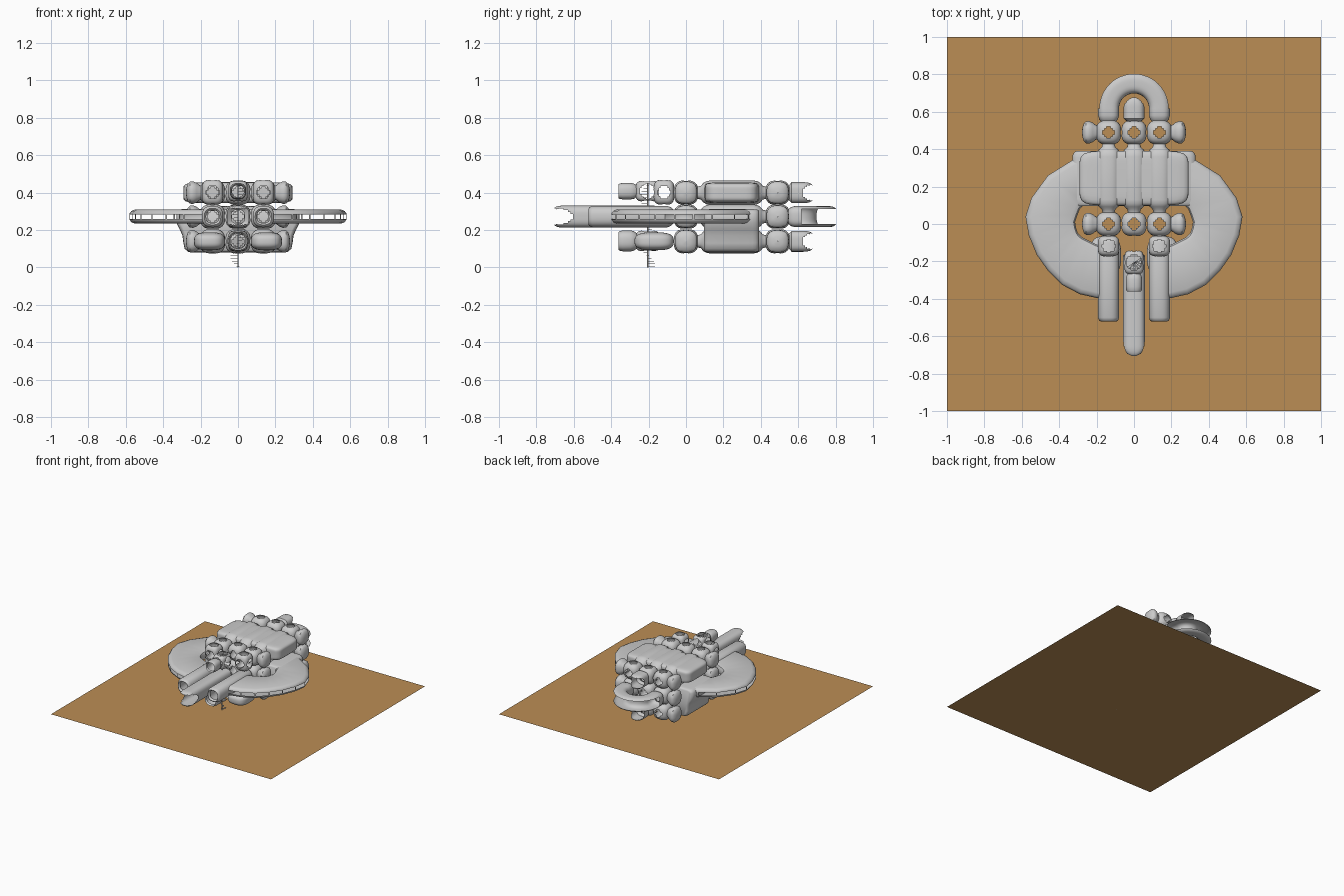
import bpy, bmesh
from math import sin, cos, pi
from mathutils import Vector

if "Cube" in bpy.data.objects:
    bpy.data.objects.remove(bpy.data.objects["Cube"])

COLS = (-0.136, 0.0, 0.136)
LAYERS = (0.14, 0.272, 0.40)


def finish(name, bm, smooth=True, recalc=True):
    if recalc:
        bmesh.ops.recalc_face_normals(bm, faces=bm.faces)
    me = bpy.data.meshes.new(name)
    bm.to_mesh(me)
    bm.free()
    ob = bpy.data.objects.new(name, me)
    bpy.context.collection.objects.link(ob)
    if smooth:
        bpy.ops.object.select_all(action='DESELECT')
        ob.select_set(True)
        bpy.context.view_layer.objects.active = ob
        bpy.ops.object.shade_smooth_by_angle(angle=0.7)
    return ob


def section(a, n):
    k = (abs(cos(a)) ** n + abs(sin(a)) ** n) ** (-1 / n)
    return k * cos(a), k * sin(a)


def skin(bm, rings, closed=True):
    """Bridge rings of coordinates with quads."""
    vs = [[bm.verts.new(c) for c in r] for r in rings]
    m = len(rings[0])
    for a, b in zip(vs, vs[1:]):
        for j in range(m if closed else m - 1):
            k = (j + 1) % m
            bm.faces.new((a[j], a[k], b[k], b[j]))


def tube(name, prof, centre, axis='Y', cut=None, n=2.6, seg=32):
    """Rounded-square tube from (position, radius) pairs; cut removes faces for windows."""
    bm = bmesh.new()
    rings = []
    for p, r in prof:
        ring = []
        for i in range(seg):
            u, v = section(2 * pi * (i + .5) / seg, n)
            ring.append((u * r, p, v * r) if axis == 'Y' else (p, u * r, v * r))
        rings.append([Vector(c) + Vector(centre) for c in ring])
    skin(bm, rings)
    if cut:
        dead = [f for f in bm.faces if cut(f.calc_center_median() - Vector(centre))]
        bmesh.ops.delete(bm, geom=dead, context='FACES')
    return finish(name, bm)


def blob(name, centre, half, n=3.0, hole=0.0, cuts=11):
    """Superellipsoid pod, with optional round openings on its six sides."""
    bm = bmesh.new()
    bmesh.ops.create_cube(bm, size=2)
    bmesh.ops.subdivide_edges(bm, edges=bm.edges, cuts=cuts, use_grid_fill=True)
    h = Vector(half)
    for v in bm.verts:
        c = v.co
        k = sum(abs(t) ** n for t in c) ** (-1 / n)
        v.co = Vector((c.x * k * h.x, c.y * k * h.y, c.z * k * h.z))
    if hole:
        dead = []
        for f in bm.faces:
            c = f.calc_center_median()
            if sorted((c.xy.length, c.yz.length, c.xz.length))[0] < hole:
                dead.append(f)
        bmesh.ops.delete(bm, geom=dead, context='FACES')
    bmesh.ops.translate(bm, verts=bm.verts, vec=centre)
    return finish(name, bm, recalc=False)


# ground sheet
bm = bmesh.new()
bmesh.ops.create_grid(bm, x_segments=1, y_segments=1, size=1)
ground = finish("base_sheet", bm, smooth=False)
mat = bpy.data.materials.new("brown")
mat.diffuse_color = (0.5, 0.27, 0.09, 1)
mat.use_nodes = True
mat.node_tree.nodes["Principled BSDF"].inputs["Base Color"].default_value = mat.diffuse_color
ground.data.materials.append(mat)

# junction nodes and side end caps, front and rear banks
for y in (0.0, 0.49):
    for z in LAYERS:
        for x in COLS:
            blob("junction_node", (x, y, z), (0.068, 0.066, 0.066), 2.7, 0.03)
        for s in (-1, 1):
            prof = [(0.19, .035), (0.205, .04), (0.222, .053), (0.24, .06),
                    (0.256, .059), (0.268, .048), (0.276, .025), (0.278, .001)]
            tube("side_cap", [(s * p, r) for p, r in prof], (0, y, z), 'X')

# long hold tubes between the banks
for z in LAYERS:
    for x in COLS:
        tube("hold_tube", [(.06, .032), (.08, .037), (.092, .052), (.11, .062), (.13, .065),
                           (.36, .065), (.38, .062), (.398, .052), (.41, .037), (.43, .032)],
             (x, 0, z))

# upper hold slab
blob("upper_hold", (0, 0.245, 0.40), (0.292, 0.146, 0.056), 7)

# lower hull: flared section run along y with softened ends
half = [(0.24, .08), (.265, .083), (.285, .1), (.292, .13), (.297, .17), (.312, .205),
        (.33, .24), (.33, .29), (.32, .305), (.30, .312)]
loop = half + [(-x, z) for x, z in reversed(half)]
bm = bmesh.new()
rings = []
for y, s in ((.095, .93), (.1, .965), (.115, .99), (.135, 1), (.355, 1), (.372, .99),
             (.385, .965), (.39, .93)):
    rings.append([(x * s, y, .2 + (z - .2) * s) for x, z in loop])
skin(bm, rings)
bmesh.ops.holes_fill(bm, edges=[e for e in bm.edges if e.is_boundary], sides=0)
finish("lower_hull", bm)

# side decks: flat hollow wings with a row of window slots on the rim
outer = [(.18, -.40), (.29, -.375), (.385, -.325), (.46, -.25), (.52, -.165), (.563, -.06),
         (.58, .04), (.548, .14), (.46, .26), (.34, .335), (.28, .375)]
inner = [(.16, -.12), (.2, -.11), (.24, -.09), (.28, -.07), (.3, -.05), (.31, -.02),
         (.315, .01), (.305, .04), (.29, .08), (.27, .1), (.25, .2)]
lip = [(0, -.017), (0, .017), (-.01, .03), (-.03, .038)]
inlip = [(.03, .038), (.008, .03), (0, .015), (0, -.015), (.008, -.03), (.03, -.038)]
for s in (-1, 1):
    bm = bmesh.new()
    rings = []
    for o, p in zip(outer, inner):
        o, p = Vector((*o, .272)), Vector((*p, .272))
        d = (o - p).normalized()
        ring = [o + d * t + Vector((0, 0, z)) for t, z in lip]
        ring += [p + d * t + Vector((0, 0, z)) for t, z in inlip]
        ring += [o + d * t + Vector((0, 0, -z)) for t, z in reversed(lip[2:])]
        rings.append([(c.x * s, c.y, c.z) for c in ring])
    skin(bm, rings)
    bmesh.ops.recalc_face_normals(bm, faces=bm.faces)
    bm.faces.ensure_lookup_table()
    rim = [bm.faces[i * len(ring)] for i in range(len(outer) - 1)]
    bmesh.ops.inset_individual(bm, faces=rim, thickness=.007)
    bmesh.ops.delete(bm, geom=rim, context='FACES')
    finish("side_deck", bm, recalc=False)

# forward side tubes, open at the front
for x in (COLS[0], COLS[2]):
    tube("forward_tube", [(-.505, .034), (-.515, .038), (-.52, .044), (-.515, .051), (-.5, .057),
                          (-.1, .057), (-.08, .05), (-.068, .037), (-.055, .032)], (x, 0, .272))

# rounded nose with wrap-around window
def nose(name, z, tip, start, r, notch, sgn):
    prof = [(start, r * .6), (start + .02, r)]
    prof += [(tip - .055 - .1 * (1 - i / 8), r) for i in range(9) if tip - .155 + .0125 * i > start + .02]
    prof += [(tip - .055 + .055 * sin(a), max(r * cos(a), .001))
             for a in [i * pi / 16 for i in range(1, 9)]]

    def window(c):
        h = abs(c.z) / (r * .72)
        return h < 1 and sgn * c.y > tip - notch * (1 - h ** 3 * .6)
    bm_prof = [(sgn * p, q) for p, q in prof]
    # the nose is round in plan but keeps its height towards the tip
    ob = tube(name, bm_prof, (0, 0, z), 'Y', None, 3.2, 40)
    me = ob.data
    bm = bmesh.new()
    bm.from_mesh(me)
    for v in bm.verts:
        t = (sgn * v.co.y - (tip - .055)) / .055
        if t > 0:
            k = max((1 - t * t), 1e-4) ** .5
            dz = (v.co.z - z) / max(k, .02)
            v.co.z = z + dz * (1 - t ** 2) ** .16 if t < .999 else z
    dead = [f for f in bm.faces if window(f.calc_center_median() - Vector((0, 0, z)))]
    bmesh.ops.delete(bm, geom=dead, context='FACES')
    bm.to_mesh(me)
    bm.free()


nose("front_nose", .272, .71, .15, .059, .10, -1)
nose("rear_upper_nose", .40, .68, .545, .056, .055, 1)
nose("rear_lower_nose", .14, .68, .545, .056, .055, 1)

# rear gallery: half ring with its outer wall open as a window
bm = bmesh.new()
path = [(0.136, .545, 0, .036), (.136, .56, 0, .05), (.136, .58, 0, .056)]
path += [(.136 * cos(a), .618 + .136 * sin(a), a, .056) for a in [i * pi / 24 for i in range(25)]]
path += [(-x, y, pi, r) for x, y, a, r in reversed(path[:3])]
rings = []
for x, y, a, r in path:
    ring = []
    for i in range(32):
        u, v = section(2 * pi * (i + .5) / 32, 3.2)
        ring.append((x + cos(a) * u * r, y + sin(a) * u * r, .272 + v * r))
    rings.append(ring)
skin(bm, rings)
bmesh.ops.recalc_face_normals(bm, faces=bm.faces)
dead = []
for f in bm.faces:
    c = f.calc_center_median()
    if c.y > .625 and abs(c.z - .272) < .043 and (c.xy - Vector((0, .618))).length > .155:
        dead.append(f)
bmesh.ops.delete(bm, geom=dead, context='FACES')
finish("rear_gallery", bm, recalc=False)

# front pods: upper turrets open on top, lower wide pods
for s in (-1, 1):
    blob("upper_turret", (s * .136, -.118, .402), (.058, .056, .067), 3.5, .034)
    blob("lower_pod", (s * .152, -.17, .14), (.083, .105, .048), 3)

# stair wells with short open tubes in front
for z, r in ((.408, .044), (.142, .056)):
    blob("stair_well", (0, -.205, z), (.052, .065, .056), 4, .04)
    tube("well_tube", [(-.345, r * .72), (-.354, r * .78), (-.36, r * .86), (-.352, r * .95),
                       (-.335, r), (-.295, r), (-.278, r * .92), (-.265, r * .75)], (0, 0, z))

# spiral stair: centre pole and wedge treads
bm = bmesh.new()
bmesh.ops.create_cone(bm, cap_ends=True, segments=8, radius1=.004, radius2=.004, depth=.46)
bmesh.ops.translate(bm, verts=bm.verts, vec=(0, -.205, .23))
for i in range(30):
    a, z = 1.4 + i * pi / 8, .002 + i * .0155
    pts = [(0, 0), (.04 * cos(a), .04 * sin(a)), (.04 * cos(a + .36), .04 * sin(a + .36))]
    lo = [bm.verts.new((x, -.205 + y, z)) for x, y in pts]
    hi = [bm.verts.new((x, -.205 + y, z + .003)) for x, y in pts]
    bm.faces.new(lo[::-1])
    bm.faces.new(hi)
    for j in range(3):
        k = (j + 1) % 3
        bm.faces.new((lo[j], lo[k], hi[k], hi[j]))
finish("spiral_stair", bm, smooth=False)
